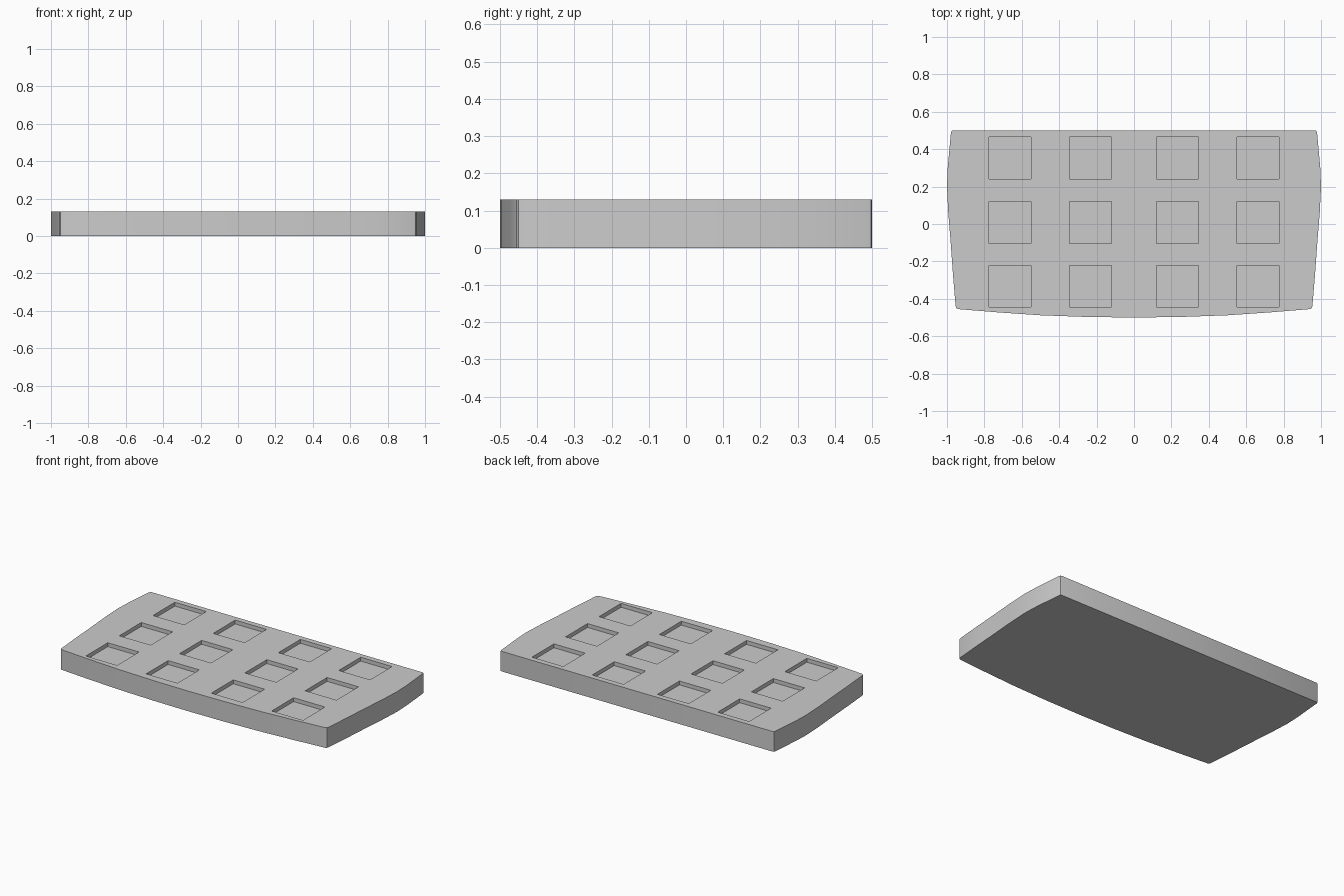
import bpy, bmesh

if "Cube" in bpy.data.objects:
    bpy.data.objects.remove(bpy.data.objects["Cube"])

HEIGHT = 0.13
POCKET = 0.224
DEPTH = 0.025

# Right half of the slab outline, from front centre round to the back edge
half = [(0.0, -0.5), (0.25, -0.497), (0.5, -0.488), (0.72, -0.473), (0.94, -0.455),
        (0.95, -0.45), (0.954, -0.438), (0.968, -0.27), (0.98, -0.1), (0.993, 0.06),
        (1.0, 0.2), (0.996, 0.3), (0.979, 0.488), (0.976, 0.497), (0.968, 0.5)]
outline = half + [(-x, y) for x, y in reversed(half) if x > 0]


def new_object(name, bm):
    bmesh.ops.recalc_face_normals(bm, faces=bm.faces)
    mesh = bpy.data.meshes.new(name)
    bm.to_mesh(mesh)
    bm.free()
    obj = bpy.data.objects.new(name, mesh)
    bpy.context.collection.objects.link(obj)
    return obj


def add_prism(bm, points, z0, z1):
    face = bm.faces.new([bm.verts.new((x, y, z0)) for x, y in points])
    top = bmesh.ops.extrude_face_region(bm, geom=[face], use_keep_orig=True)["geom"]
    verts = [v for v in top if isinstance(v, bmesh.types.BMVert)]
    bmesh.ops.translate(bm, verts=verts, vec=(0, 0, z1 - z0))


# Slab body
bm = bmesh.new()
add_prism(bm, outline, 0, HEIGHT)
slab = new_object("slab", bm)

# Grid of square pockets
bm = bmesh.new()
h = POCKET / 2
for cx in (-0.664, -0.233, 0.233, 0.664):
    for cy in (0.352, 0.009, -0.333):
        square = [(cx - h, cy - h), (cx + h, cy - h), (cx + h, cy + h), (cx - h, cy + h)]
        add_prism(bm, square, HEIGHT - DEPTH, HEIGHT + 0.1)
cutter = new_object("pocket_cutter", bm)
cutter.hide_render = True

# Cut the pockets and discard the cutter
mod = slab.modifiers.new("pockets", 'BOOLEAN')
mod.operation = 'DIFFERENCE'
mod.solver = 'EXACT'
mod.object = cutter
bpy.context.view_layer.objects.active = slab
slab.select_set(True)
bpy.ops.object.modifier_apply(modifier=mod.name)
bpy.data.objects.remove(cutter)

# Smooth curved rim, sharp edges elsewhere
bpy.ops.object.shade_smooth_by_angle(angle=0.5)
